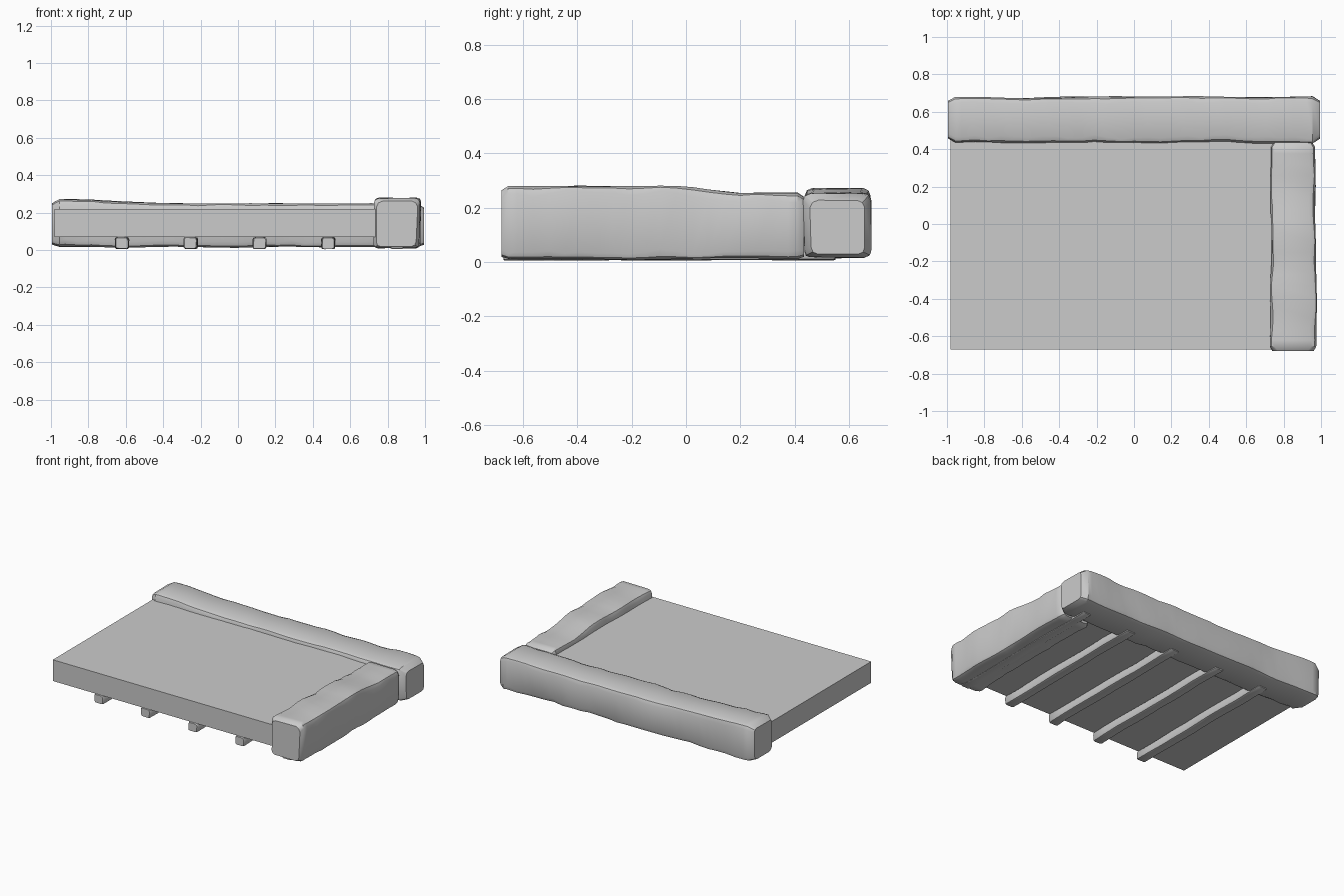
import bpy
import bmesh
import math
import random
from mathutils import Vector, noise

random.seed(4)

default = bpy.data.objects.get("Cube")
if default:
    bpy.data.objects.remove(default, do_unlink=True)

# One plain stone grey for everything
grey = bpy.data.materials.new("stone_grey")
grey.use_nodes = True
colour = (0.6, 0.6, 0.6, 1)
grey.diffuse_color = colour
grey.node_tree.nodes["Principled BSDF"].inputs["Base Color"].default_value = colour


def finish(name, bm, smooth=False):
    bmesh.ops.recalc_face_normals(bm, faces=bm.faces)
    mesh = bpy.data.meshes.new(name)
    bm.to_mesh(mesh)
    bm.free()
    mesh.materials.append(grey)
    obj = bpy.data.objects.new(name, mesh)
    bpy.context.collection.objects.link(obj)
    if smooth:
        bpy.ops.object.select_all(action='DESELECT')
        obj.select_set(True)
        bpy.context.view_layer.objects.active = obj
        bpy.ops.object.shade_smooth_by_angle(angle=math.radians(32))
    return obj


def box(name, low, high):
    bm = bmesh.new()
    bmesh.ops.create_cube(bm, size=1)
    low, high = Vector(low), Vector(high)
    for v in bm.verts:
        v.co = (low + high) / 2 + v.co * (high - low)
    return finish(name, bm)


def hewn(name, start, end, side, z_low, top, chip, step, inset, rough, place):
    """Rough beam: chipped sections lofted along its length.
    side = (low, high) across; top(s) = height at distance s."""
    bm = bmesh.new()
    count = round((end - start) / step)
    stations = [start, start + inset]
    stations += [start + (end - start) * i / count for i in range(1, count)]
    stations += [end - inset, end]
    rings = []
    for i, s in enumerate(stations):
        is_end = i in (0, len(stations) - 1)
        shrink = inset * 0.6 if is_end else 0
        a, b = side[0] + shrink, side[1] - shrink
        c, d = z_low + shrink * 0.5, top(s) - shrink
        corners = [(a, c, 1, 1), (b, c, -1, 1), (b, d, -1, -1), (a, d, 1, -1)]
        ring = []
        for k, (p, q, dp, dq) in enumerate(corners):
            cut = chip * (1 + 0.5 * noise.noise(Vector((s * 7, k * 9.3, 1))))
            cut *= random.uniform(0.8, 1.2)
            arc = [(0, cut), (cut * 0.3, cut * 0.3), (cut, 0)]
            if k % 2:
                arc.reverse()
            for u, w in arc:
                ring.append((p + dp * u, q + dq * w))
        verts = []
        for p, q in ring:
            n = noise.noise_vector(Vector((s * 4, p * 8, q * 8)) + Vector((3, 7, 5)))
            verts.append(bm.verts.new(place(s, p + rough * n.y, q + rough * 0.5 * n.z)))
        rings.append(verts)
    for r1, r2 in zip(rings, rings[1:]):
        for j in range(len(r1)):
            k = (j + 1) % len(r1)
            bm.faces.new((r1[j], r1[k], r2[k], r2[j]))
    for cap in (rings[0], rings[-1]):
        bm.faces.new(cap)
    return finish(name, bm, smooth=len(stations) > 3)


def fall(s, s0, s1, high, low):
    t = min(max((s - s0) / (s1 - s0), 0), 1)
    return high + (low - high) * t


# Flat floor slab
box("floor_slab", (-0.98, -0.67, 0.07), (0.85, 0.55, 0.22))

# Rough stone beams along the back and the left side
hewn("back_stone_beam", -0.995, 0.995, (0.435, 0.68), 0.017,
     lambda s: fall(s, -0.95, -0.4, 0.275, 0.25),
     0.03, 0.07, 0.04, 0.012, lambda s, p, q: (s, p, q))
hewn("side_stone_beam", -0.68, 0.435, (0.73, 0.972), 0.012,
     lambda s: fall(s, 0.0, 0.2, 0.278, 0.253),
     0.026, 0.06, 0.025, 0.01, lambda s, p, q: (p, s, q))

# Five rough joists beneath the slab
for i in range(5):
    x = -0.62 + 0.3675 * i
    hewn(f"joist_{i + 1}", -0.672, 0.55, (x - 0.035, x + 0.035), 0.007,
         lambda s: 0.068, 0.01, 0.12, 0.006, 0.007,
         lambda s, p, q: (p, s, max(q, 0)))
